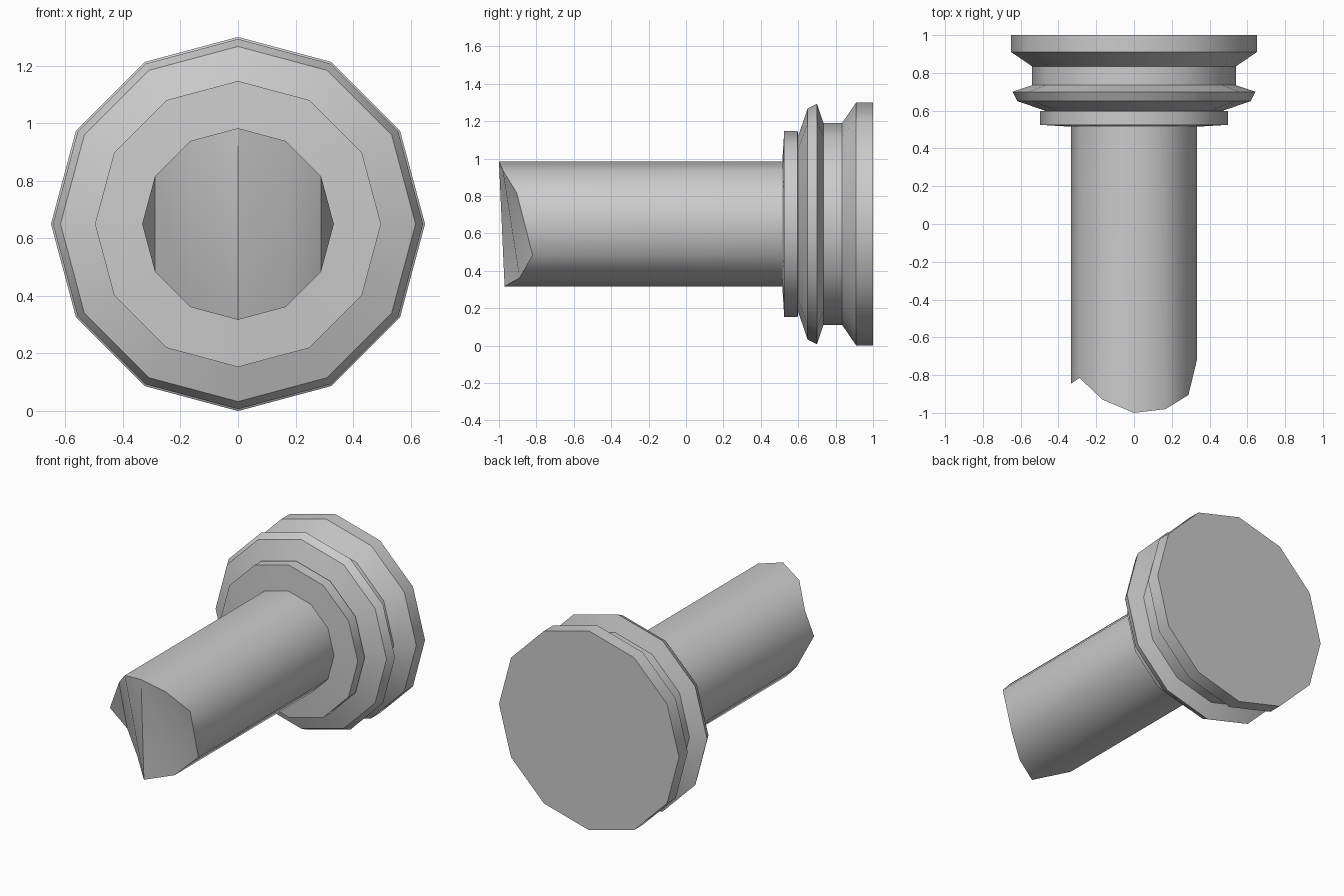
import bpy, bmesh
from math import sin, cos, pi, radians

if "Cube" in bpy.data.objects:
    bpy.data.objects.remove(bpy.data.objects["Cube"])

SIDES, AXIS_Z, SHAFT_R = 12, 0.65, 0.333


def ring(bm, r, ys):
    """12-sided ring around the y axis, first vertex at the top; ys is one y or one per vertex."""
    if not isinstance(ys, list):
        ys = [ys] * SIDES
    return [bm.verts.new((r * sin(2 * pi * i / SIDES), y, AXIS_Z + r * cos(2 * pi * i / SIDES)))
            for i, y in enumerate(ys)]


def bridge(bm, a, b):
    for i in range(SIDES):
        j = (i + 1) % SIDES
        bm.faces.new((a[i], a[j], b[j], b[i]))


def finish(bm, name):
    bmesh.ops.recalc_face_normals(bm, faces=bm.faces)
    mesh = bpy.data.meshes.new(name)
    bm.to_mesh(mesh)
    bm.free()
    obj = bpy.data.objects.new(name, mesh)
    bpy.context.collection.objects.link(obj)
    bpy.ops.object.select_all(action='DESELECT')
    obj.select_set(True)
    bpy.context.view_layer.objects.active = obj
    bpy.ops.object.shade_smooth_by_angle(angle=radians(32))
    return obj


# stepped head: back plate, groove, flange, collar (y, radius)
profile = [(1.0, 0.65), (0.91, 0.65), (0.835, 0.54), (0.735, 0.54), (0.70, 0.643),
           (0.65, 0.617), (0.60, 0.47), (0.597, 0.497), (0.525, 0.497), (0.515, SHAFT_R)]
bm = bmesh.new()
rings = [ring(bm, r, y) for y, r in profile]
for a, b in zip(rings, rings[1:]):
    bridge(bm, a, b)
bm.faces.new(rings[0])
finish(bm, "head")

# shaft with an uneven, broken-off tip (tip y per side, clockwise from the top)
tip_y = [-1.0, -0.98, -0.905, -0.72, -0.82, -0.89, -0.97, -0.80, -0.73, -0.845, -0.815, -0.93]
bm = bmesh.new()
base = ring(bm, SHAFT_R, 0.515)
tip = ring(bm, SHAFT_R, tip_y)
bridge(bm, base, tip)

# tip surface in upright strips from left to right
top = [tip[i] for i in (10, 11, 0, 1, 2)]
low = [tip[i] for i in (8, 7, 6, 5, 4)]
bm.faces.new((tip[9], top[0], low[0]))
for i in range(4):
    bm.faces.new((top[i], top[i + 1], low[i + 1]))
    bm.faces.new((top[i], low[i + 1], low[i]))
bm.faces.new((top[4], tip[3], low[4]))
finish(bm, "shaft")
